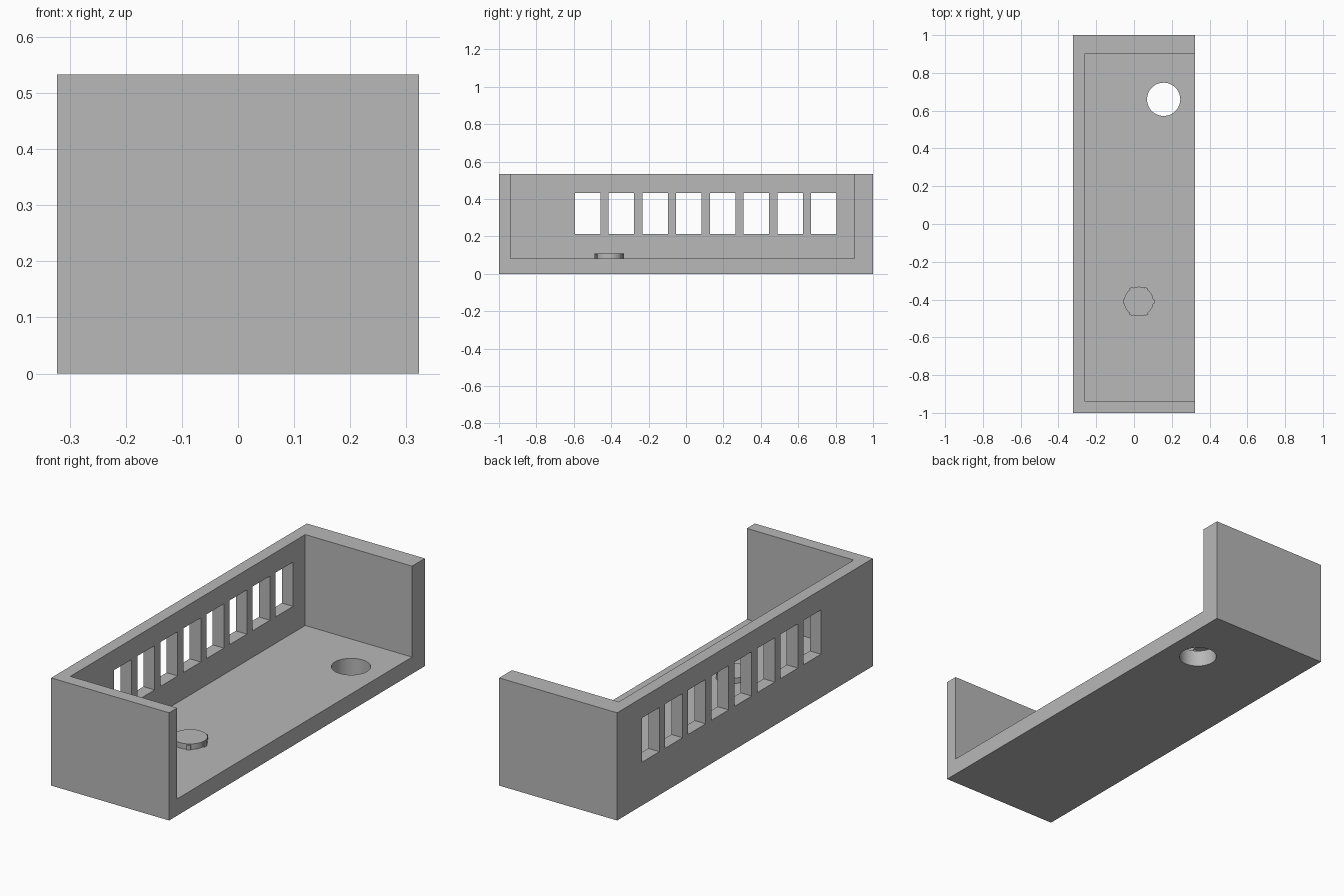
import bpy
import math

cube = bpy.data.objects.get("Cube")
if cube:
    bpy.data.objects.remove(cube, do_unlink=True)

grey = bpy.data.materials.new("plain grey")
grey.use_nodes = True
colour = (0.48, 0.48, 0.48, 1)
grey.diffuse_color = colour
grey.node_tree.nodes["Principled BSDF"].inputs["Base Color"].default_value = colour


def box(name, low, high):
    """Box spanning two opposite corners."""
    centre = [(a + b) / 2 for a, b in zip(low, high)]
    bpy.ops.mesh.primitive_cube_add(size=1, location=centre)
    ob = bpy.context.object
    ob.name = name
    ob.scale = [b - a for a, b in zip(low, high)]
    bpy.ops.object.transform_apply(location=False, rotation=False, scale=True)
    ob.data.materials.append(grey)
    return ob


def disc(name, x, y, radius, low, high, sides=64):
    """Upright cylinder between two heights."""
    bpy.ops.mesh.primitive_cylinder_add(
        vertices=sides, radius=radius, depth=high - low,
        location=(x, y, (low + high) / 2))
    ob = bpy.context.object
    ob.name = name
    ob.data.materials.append(grey)
    return ob


def cut(target, cutter):
    """Subtract the cutter and remove it."""
    mod = target.modifiers.new("cut", 'BOOLEAN')
    mod.operation = 'DIFFERENCE'
    mod.solver = 'EXACT'
    mod.object = cutter
    bpy.ops.object.select_all(action='DESELECT')
    target.select_set(True)
    bpy.context.view_layer.objects.active = target
    bpy.ops.object.modifier_apply(modifier=mod.name)
    bpy.data.objects.remove(cutter, do_unlink=True)


HALF_X, TOP, FLOOR = 0.323, 0.533, 0.083
INNER_X = -0.262

# Open-sided tray: floor, two end walls and one long wall
tray = box("open_tray", (-HALF_X, -1, 0), (HALF_X, 1, TOP))
cut(tray, box("cavity_cutter", (INNER_X, -0.937, FLOOR), (HALF_X + 0.2, 0.9, TOP + 0.2)))

# Row of windows in the long wall
for i in range(8):
    y = -0.594 + 0.1804 * i
    cut(tray, box("window_cutter", (-0.4, y, 0.214), (-0.2, y + 0.136, 0.433)))

# Round hole through the floor
cut(tray, disc("hole_cutter", 0.157, 0.66, 0.088, -0.1, 0.2))
tray.select_set(True)
bpy.ops.object.shade_smooth_by_angle(angle=math.radians(30))

# Low round knob with small grip ribs
KX, KY, KR = 0.025, -0.41, 0.078
KTOP = 0.11
disc("knob", KX, KY, KR, FLOOR - 0.01, KTOP)
bpy.ops.object.shade_smooth_by_angle(angle=math.radians(30))
for i in range(6):
    angle = i * math.tau / 6
    rib = box("knob_rib", (-0.008, -0.01, FLOOR - 0.01), (0.008, 0.01, KTOP - 0.004))
    rib.location.x = KX + (KR - 0.002) * math.cos(angle)
    rib.location.y = KY + (KR - 0.002) * math.sin(angle)
    rib.rotation_euler.z = angle
